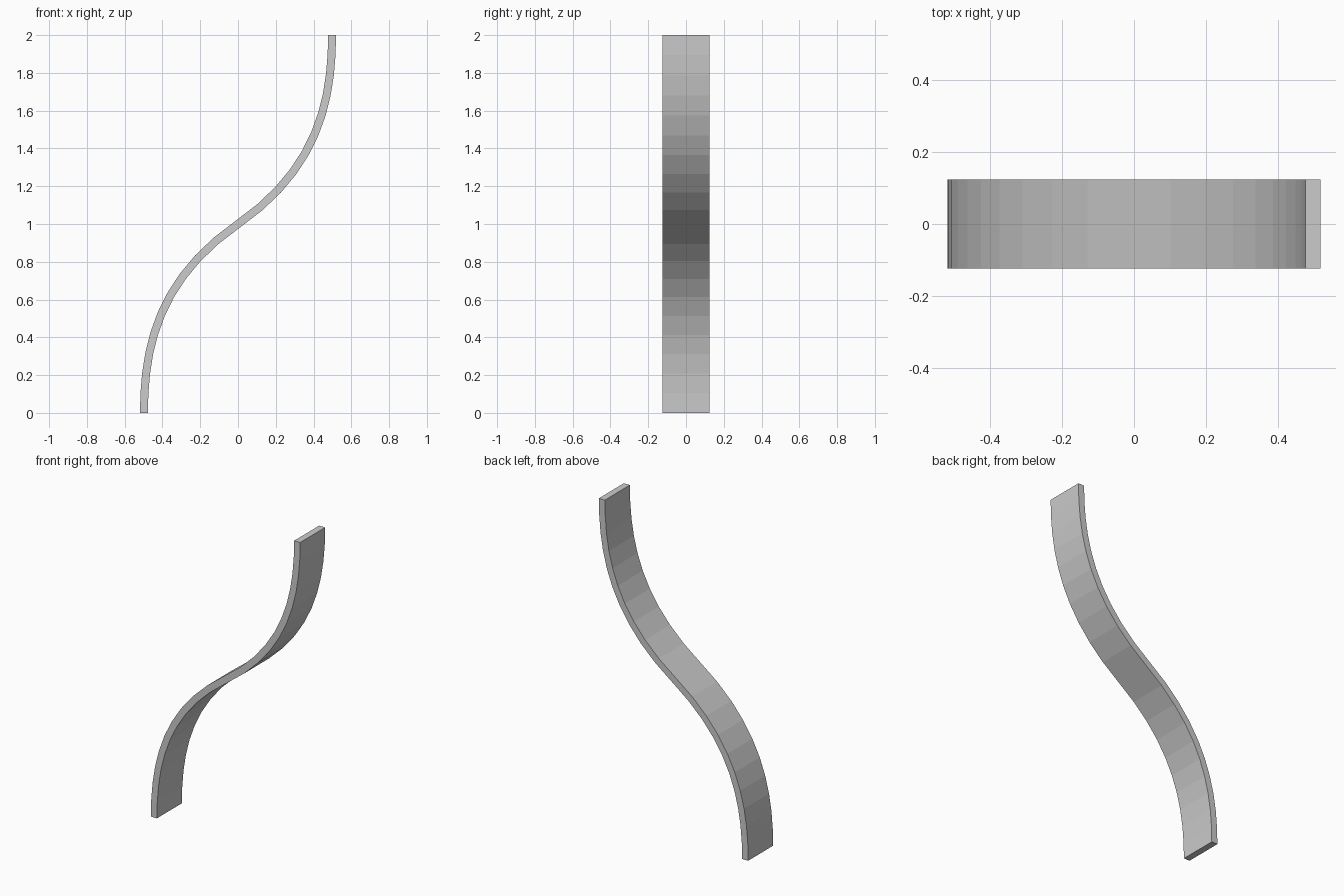
import bpy, bmesh
from mathutils import Vector

if "Cube" in bpy.data.objects:
    bpy.data.objects.remove(bpy.data.objects["Cube"])

SEG = 10          # flat facets per half of the S
HALF_T = 0.021    # half thickness of the strip
HALF_W = 0.124    # half depth in y


def bezier(p, t):
    s = 1 - t
    return p[0] * s**3 + p[1] * 3 * s * s * t + p[2] * 3 * s * t * t + p[3] * t**3


# Centre line: lower half, then the same half turned about the middle point
ctrl = [Vector(c) for c in ((-0.498, 0), (-0.498, 0.35), (-0.42, 0.71), (0, 1))]
lower = [bezier(ctrl, i / SEG) for i in range(SEG + 1)]
path = lower + [Vector((-p.x, 2 - p.y)) for p in reversed(lower[:-1])]

# Cross-section rings along the path
bm = bmesh.new()
rings = []
last = len(path) - 1
for i, p in enumerate(path):
    if i in (0, last):
        n = Vector((1, 0))
    else:
        d = (path[i + 1] - path[i - 1]).normalized()
        n = Vector((d.y, -d.x))
    rings.append([bm.verts.new((p.x + n.x * a * HALF_T, b * HALF_W, p.y + n.y * a * HALF_T))
                  for a, b in ((-1, -1), (1, -1), (1, 1), (-1, 1))])

# Sides and end caps
for r, s in zip(rings, rings[1:]):
    for k in range(4):
        m = (k + 1) % 4
        bm.faces.new((r[k], r[m], s[m], s[k]))
bm.faces.new(rings[0][::-1])
bm.faces.new(rings[-1])
bmesh.ops.recalc_face_normals(bm, faces=bm.faces)

mesh = bpy.data.meshes.new("curved_strip")
bm.to_mesh(mesh)
bm.free()
bpy.context.collection.objects.link(bpy.data.objects.new("curved_strip", mesh))
